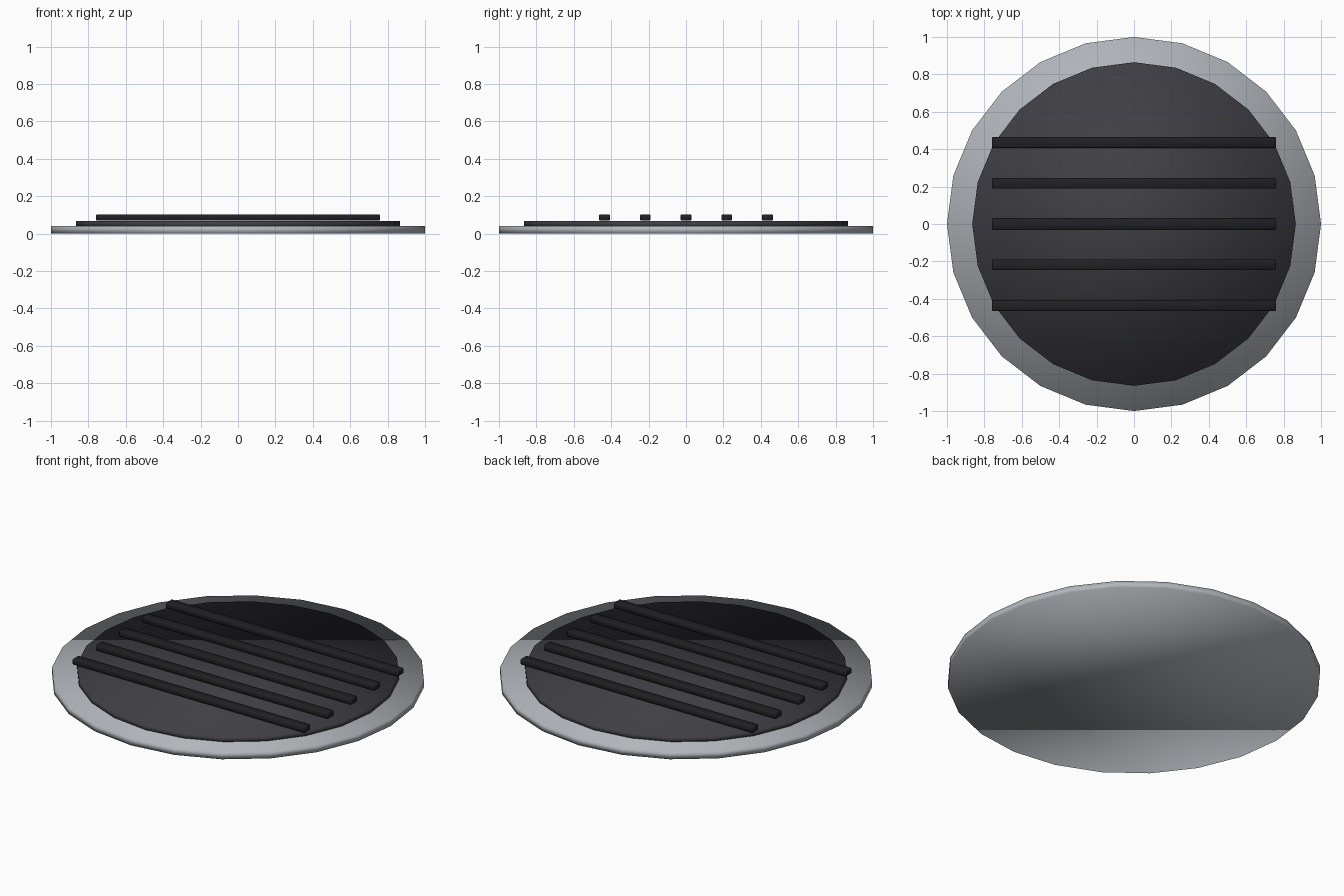
import bpy

if "Cube" in bpy.data.objects:
    bpy.data.objects.remove(bpy.data.objects["Cube"])


def material(name, color):
    m = bpy.data.materials.new(name)
    m.diffuse_color = (*color, 1)
    m.use_nodes = True
    m.node_tree.nodes["Principled BSDF"].inputs["Base Color"].default_value = m.diffuse_color
    return m


metal = material("rim_metal", (0.45, 0.47, 0.5))
dark = material("dark_plate", (0.05, 0.05, 0.058))
black = material("black_slat", (0.015, 0.015, 0.017))


def finish(name, mat):
    ob = bpy.context.object
    ob.name = name
    ob.data.materials.append(mat)
    ob.data.shade_smooth()
    return ob


def disc(name, radius, z0, z1, mat):
    bpy.ops.mesh.primitive_cylinder_add(vertices=24, radius=radius, depth=z1 - z0,
                                        location=(0, 0, (z0 + z1) / 2))
    return finish(name, mat)


# Outer rim plate and the raised dark plate on it
disc("rim_plate", 1.0, 0.0, 0.04, metal)
disc("inner_plate", 0.865, 0.035, 0.067, dark)

# Five parallel slats across the top
for i in range(5):
    bpy.ops.mesh.primitive_cube_add(size=1, location=(0, (i - 2) * 0.218, 0.086))
    bpy.context.object.scale = (1.52, 0.058, 0.034)
    bpy.ops.object.transform_apply(location=False, rotation=False, scale=True)
    slat = finish(f"slat_{i + 1}", black)
    bevel = slat.modifiers.new("soft_edges", 'BEVEL')
    bevel.width = 0.005
    bevel.segments = 1
